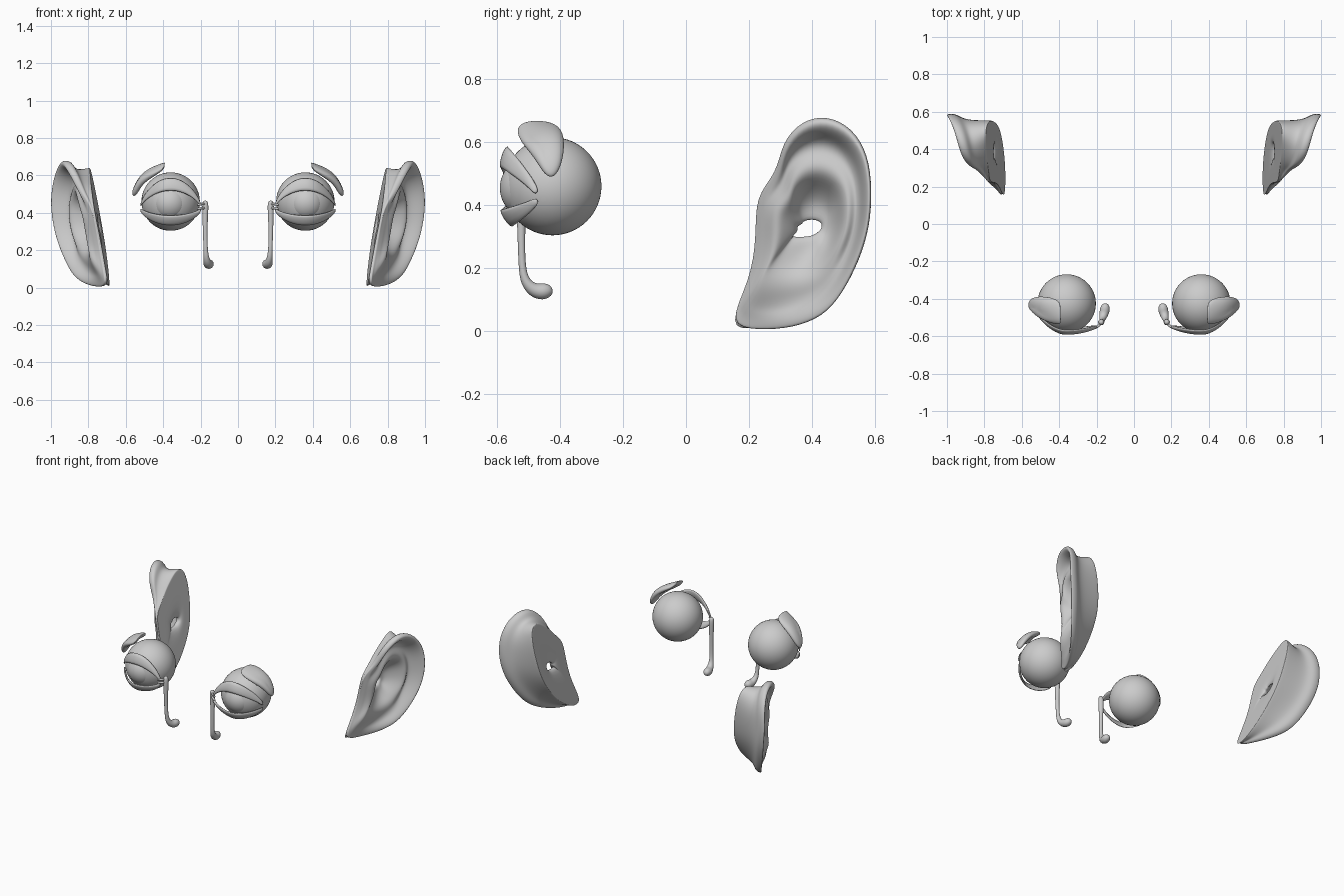
import bpy, bmesh
from math import sin, cos, tau, sqrt
from mathutils import Vector, Matrix

cube = bpy.data.objects.get("Cube")
if cube:
    bpy.data.objects.remove(cube)

grey = bpy.data.materials.new("light_grey")
grey.use_nodes = True
colour = (0.6, 0.6, 0.6, 1)
grey.diffuse_color = colour
grey.node_tree.nodes["Principled BSDF"].inputs["Base Color"].default_value = colour

EYE = Vector((0.36, -0.425, 0.46))
RADIUS = 0.156


def add_pair(name, bm, levels=0):
    """Make the left part and its mirror image on the right."""
    bmesh.ops.recalc_face_normals(bm, faces=bm.faces)
    for side, sign in (("left", 1), ("right", -1)):
        mesh = bpy.data.meshes.new(side + "_" + name)
        bm.to_mesh(mesh)
        if sign < 0:
            mesh.transform(Matrix.Scale(-1, 4, (1, 0, 0)))
            mesh.flip_normals()
        mesh.materials.append(grey)
        for poly in mesh.polygons:
            poly.use_smooth = True
        obj = bpy.data.objects.new(mesh.name, mesh)
        bpy.context.collection.objects.link(obj)
        if levels:
            mod = obj.modifiers.new("smooth", "SUBSURF")
            mod.levels = mod.render_levels = levels
    bm.free()


def loft(name, rings, levels, loop=False):
    """Bridge equal rings of points, capped at the ends or looped round."""
    bm = bmesh.new()
    rows = [[bm.verts.new(p) for p in ring] for ring in rings]
    n = len(rows[0])
    pairs = list(zip(rows, rows[1:]))
    if loop:
        pairs.append((rows[-1], rows[0]))
    else:
        bm.faces.new(rows[0])
        bm.faces.new(rows[-1])
    for a, b in pairs:
        for i in range(n):
            j = (i + 1) % n
            bm.faces.new((a[i], a[j], b[j], b[i]))
    add_pair(name, bm, levels)


def tube(name, path):
    """Round tube through (x, y, z, radius) points."""
    pts = [Vector(p[:3]) for p in path]
    rings = []
    for i, p in enumerate(pts):
        way = (pts[min(i + 1, len(pts) - 1)] - pts[max(i - 1, 0)]).normalized()
        u = way.cross(Vector((0.3, 1, 0.5))).normalized()
        v = way.cross(u)
        r = path[i][3] * 1.08
        rings.append([p + r * (u * cos(k * tau / 8) + v * sin(k * tau / 8)) for k in range(8)])
    loft(name, rings, 2)


def ball(name, centre, radius):
    bm = bmesh.new()
    turn = Matrix.Translation(centre) @ Matrix.Rotation(tau / 4, 4, 'X')
    bmesh.ops.create_uvsphere(bm, u_segments=48, v_segments=32, radius=radius, matrix=turn)
    add_pair(name, bm)


# Eyeballs with a slightly bulging cornea
ball("eyeball", EYE, RADIUS)
ball("cornea", EYE + Vector((0.004, -0.066, -0.005)), 0.101)


# Eyelids: arched bands that sweep back at the outer corner
def eyelid(name, z_corner, top_rise, low_rise, y_top, y_low):
    rings = []
    for i in range(21):
        t = i / 10 - 1
        arch = (1 - t * t) ** 0.8
        back = (0.105 if t > 0 else 0.03) * t * t
        x = EYE.x + 0.163 * t
        top, low = z_corner + 0.012 + top_rise * arch, z_corner - 0.008 + low_rise * arch
        yt, yl = y_top * arch - 0.585 * (1 - arch) + back, y_low * arch - 0.585 * (1 - arch) + back
        rings.append([(x, yt, top), (x, (yt + yl) / 2 - 0.005, (top + low) / 2), (x, yl, low),
                      (x, yl + 0.016, low), (x, yt + 0.016, top)])
    loft(name, rings, 1)


eyelid("upper_eyelid", 0.437, 0.14, 0.087, -0.575, -0.595)
eyelid("lower_eyelid", 0.413, -0.037, -0.075, -0.595, -0.56)

# Tear glands: curved shells over the outer top of each eyeball
outline = [(-0.54, 0.64), (-0.52, 0.665), (-0.46, 0.67), (-0.40, 0.655), (-0.385, 0.6),
           (-0.395, 0.53), (-0.42, 0.485), (-0.45, 0.495), (-0.48, 0.55), (-0.525, 0.6)]


def gland_ring(scale, radius):
    ring = []
    for y, z in outline:
        y, z = -0.455 + (y + 0.455) * scale, 0.59 + (z - 0.59) * scale
        rest = radius ** 2 - (y - EYE.y) ** 2 - (z - EYE.z) ** 2
        ring.append((EYE.x + sqrt(max(rest, 0.001)), y, z))
    return ring


loft("tear_gland", [gland_ring(s, r) for s, r in
                    ((0.3, 0.214), (0.75, 0.215), (1.02, 0.208), (1.02, 0.192), (0.75, 0.18), (0.3, 0.178))], 2)

# Tear ducts: a small sac, a long stem and a rounded foot
tube("tear_duct", [(0.175, -0.525, 0.466, 0.008), (0.175, -0.525, 0.45, 0.018),
                   (0.175, -0.524, 0.4, 0.016), (0.176, -0.524, 0.3, 0.012),
                   (0.173, -0.522, 0.2, 0.011), (0.17, -0.512, 0.155, 0.016),
                   (0.162, -0.485, 0.128, 0.024), (0.155, -0.455, 0.124, 0.029),
                   (0.152, -0.432, 0.13, 0.02), (0.151, -0.425, 0.132, 0.007)])
for name, z in (("upper_tear_canal", 0.445), ("lower_tear_canal", 0.423)):
    tube(name, [(0.175, -0.53, z, 0.007), (0.195, -0.55, z + 0.004, 0.007), (0.22, -0.56, z - 0.005, 0.007)])

# Ears: rim and flat base outlines, listed from the lobe up the front and round
rim = [(0.695, 0.13, 0.02), (0.73, 0.205, 0.16), (0.755, 0.225, 0.30), (0.775, 0.22, 0.43),
       (0.83, 0.29, 0.50), (0.88, 0.305, 0.60), (0.92, 0.37, 0.67), (0.94, 0.45, 0.685),
       (0.965, 0.53, 0.645), (0.99, 0.58, 0.56), (1.0, 0.592, 0.45), (0.985, 0.585, 0.33),
       (0.955, 0.55, 0.22), (0.915, 0.495, 0.115), (0.87, 0.435, 0.045), (0.80, 0.34, 0.01), (0.73, 0.23, 0.003)]
base = [(0.13, 0.01), (0.205, 0.16), (0.225, 0.3), (0.22, 0.43), (0.28, 0.48), (0.34, 0.55),
        (0.42, 0.61), (0.48, 0.645), (0.535, 0.63), (0.555, 0.55), (0.55, 0.45), (0.53, 0.33),
        (0.49, 0.24), (0.43, 0.16), (0.36, 0.09), (0.29, 0.04), (0.21, 0.003)]


def plane(y, z):
    return 0.69 + 0.2 * z - 0.08 * (y - 0.155)


CANAL = Vector((0.77, 0.39, 0.325))
rim = [Vector(p) for p in rim]
base = [Vector((plane(y, z), y, z)) for y, z in base]
lift = [min(max((r.x - b.x) / 0.15, 0), 1) for r, b in zip(rim, base)]
hole = [Vector((CANAL.x, CANAL.y + 0.2 * (r.y - CANAL.y), CANAL.z + 0.07 * (r.z - CANAL.z))) for r in rim]
inner = [Vector((plane(h.y, h.z), h.y, h.z)) for h in hole]

rings = [inner]
rings += [[h.lerp(b, s) for h, b in zip(inner, base)] for s in (0.5, 0.97, 1)]
# Back of the ear, drawn in behind the rolled rim
rolled = [r + Vector((-0.045 * w, 0, 0)) for r, w in zip(rim, lift)]
for s, pull in ((0.06, 0), (0.5, 0.08), (0.82, 0.1), (1, 0.01)):
    ring = []
    for b, r, w in zip(base, rolled, lift):
        p = b.lerp(r, s)
        centre = Vector((p.x, CANAL.y, CANAL.z))
        ring.append(p.lerp(centre, pull * w))
    rings.append(ring)
# Front of the ear: rim, groove, inner ridge, bowl and canal
for s, fold, bump in ((-0.01, -0.015, 0.002), (0.02, 0.01, 0.006), (0.08, 0.02, 0.014), (0.15, 0, 0.025),
                      (0.22, -0.035, 0.035), (0.32, -0.03, 0.05), (0.43, 0.01, 0.06), (0.55, 0.025, 0.06),
                      (0.68, -0.02, 0.05), (0.84, -0.035, 0.03), (1, 0, 0)):
    ring = []
    for r, h, w in zip(rim, hole, lift):
        p = r.lerp(h, s)
        depth = fold * (0.4 if r.z < 0.15 else 1)
        p.x = max(p.x + depth * w + bump * (1 - w), plane(p.y, p.z) + 0.012)
        ring.append(p)
    rings.append(ring)
loft("ear", rings, 2, loop=True)
